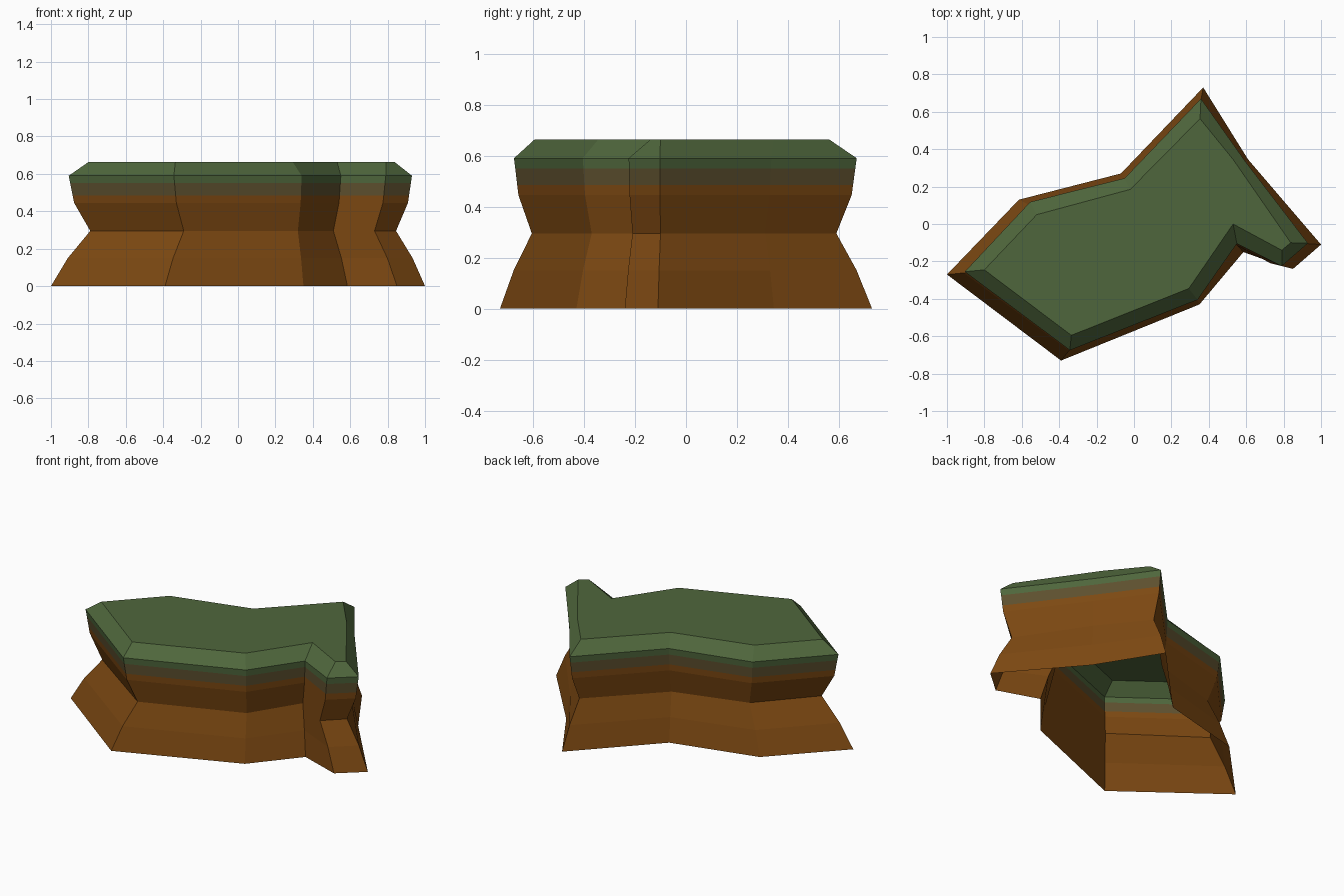
import bpy, bmesh

if "Cube" in bpy.data.objects:
    bpy.data.objects.remove(bpy.data.objects["Cube"])

def material(name, rgb):
    m = bpy.data.materials.new(name)
    m.diffuse_color = (*rgb, 1.0)
    m.use_nodes = True
    m.node_tree.nodes["Principled BSDF"].inputs["Base Color"].default_value = m.diffuse_color
    return m

# Outlines at the foot, waist, rim and top, counter-clockwise from the left tip
foot = [(-1.0, -.27), (-.39, -.73), (.35, -.43), (.585, -.15), (.85, -.24),
        (1.0, -.11), (.61, .345), (.37, .73), (-.07, .27), (-.615, .13)]
waist = [(-.79, -.25), (-.29, -.605), (.32, -.37), (.51, -.07), (.73, -.21),
         (.845, -.10), (.57, .31), (.345, .59), (-.04, .205), (-.50, .07)]
rim = [(-.905, -.255), (-.343, -.675), (.34, -.405), (.55, -.105), (.79, -.225),
       (.93, -.103), (.595, .335), (.358, .67), (-.05, .245), (-.555, .118)]
top = [(-.80, -.245), (-.335, -.595), (.293, -.345), (.53, 0.0), (.79, -.14),
       (.838, -.10), (.53, .345), (.353, .563), (-.02, .185), (-.52, .05)]

def blend(a, b, t):
    return [(p[0] + (q[0] - p[0]) * t, p[1] + (q[1] - p[1]) * t) for p, q in zip(a, b)]

# Rings from the ground up, with the material index of the band above each
shoulder = blend(waist, rim, .75)
levels = [(0.0, foot, 0), (.15, blend(foot, waist, .43), 0), (.295, waist, 0),
          (.445, shoulder, 0), (.485, blend(shoulder, rim, .28), 1),
          (.55, blend(shoulder, rim, .72), 2), (.59, rim, 2), (.663, top, 2)]

bm = bmesh.new()
rings = [[bm.verts.new((x, y, z)) for x, y in pts] for z, pts, _ in levels]

# Side bands; the underside stays open
n = len(foot)
for (lo, hi), (_, _, mat) in zip(zip(rings, rings[1:]), levels):
    for i in range(n):
        j = (i + 1) % n
        bm.faces.new((lo[i], lo[j], hi[j], hi[i])).material_index = mat

# Grassy top
bm.faces.new(rings[-1]).material_index = 2

mesh = bpy.data.meshes.new("grassy_cliff")
bm.to_mesh(mesh)
bm.free()
for m in (material("earth brown", (.205, .066, .006)),
          material("mossy olive", (.11, .08, .028)),
          material("grass green", (.078, .134, .045))):
    mesh.materials.append(m)
cliff = bpy.data.objects.new("grassy_cliff", mesh)
bpy.context.collection.objects.link(cliff)
